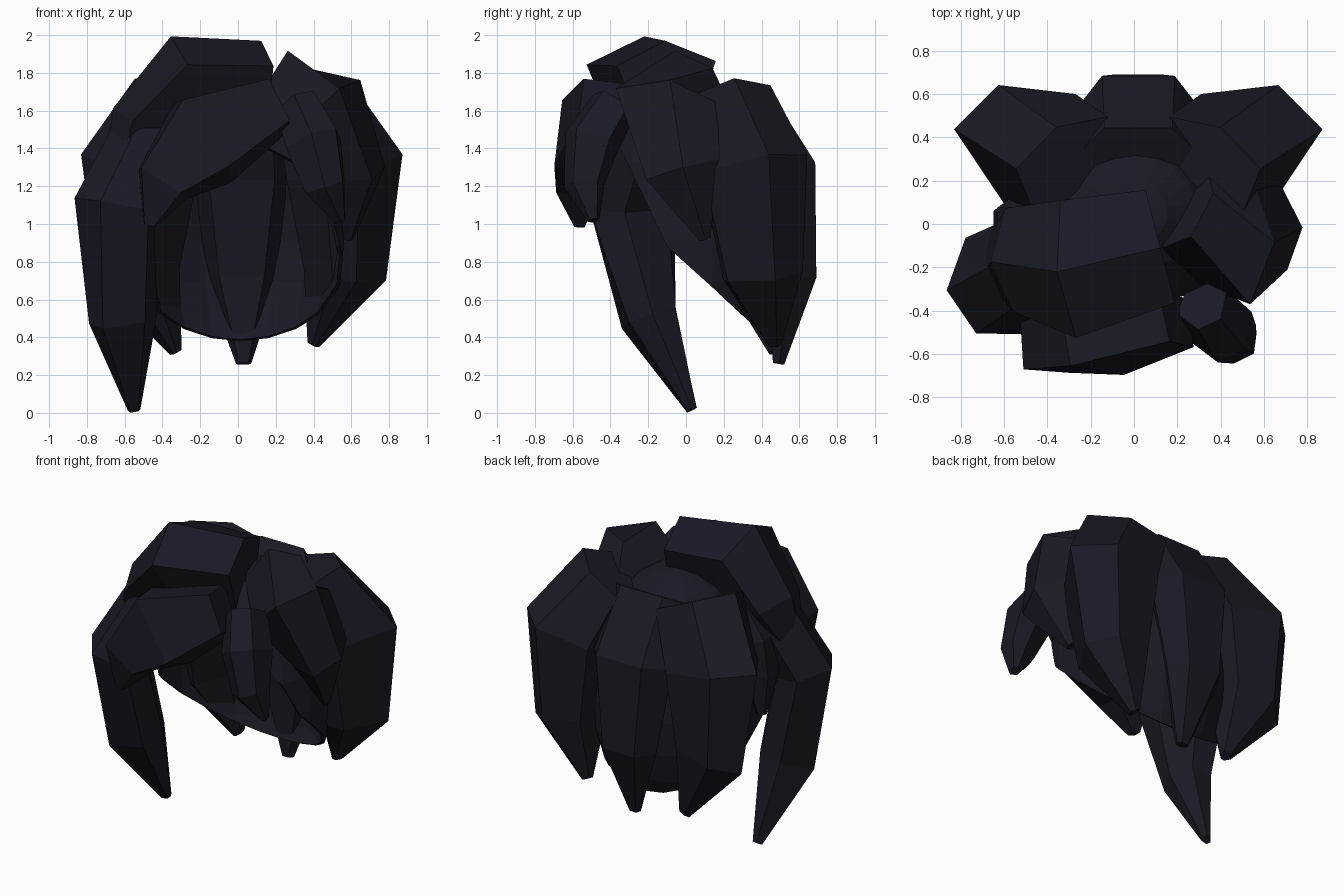
import bpy, bmesh
from mathutils import Vector, Matrix

if "Cube" in bpy.data.objects:
    bpy.data.objects.remove(bpy.data.objects["Cube"])

mat = bpy.data.materials.new("dark_hair")
mat.diffuse_color = (0.010, 0.010, 0.018, 1)
mat.use_nodes = True
mat.node_tree.nodes["Principled BSDF"].inputs["Base Color"].default_value = mat.diffuse_color

FLAT = [(-1, -.25), (-.45, 1), (.45, 1), (1, -.25), (.5, -1), (-.5, -1)]
WIDE = [(-1, .1), (-.58, 1), (.58, 1), (1, .1), (.6, -1), (-.6, -1)]
BOX = [(-1, -.8), (-.8, 1), (.85, 1), (1, -.8)]
RIDGE = [(-1, .4), (0, 1), (1, .4), (.6, -1), (-.6, -1)]
CORNER = [(-1.15, 0), (-.45, 1), (.45, 1), (.7, -.45), (.4, -1), (-.5, -1)]


def finish(bm, name):
    bmesh.ops.recalc_face_normals(bm, faces=bm.faces[:])
    me = bpy.data.meshes.new(name)
    bm.to_mesh(me)
    bm.free()
    me.materials.append(mat)
    ob = bpy.data.objects.new(name, me)
    bpy.context.collection.objects.link(ob)
    return ob


def lock(name, out, rows, profile=FLAT, mirror_x=None):
    """Faceted tapering lock; each row is x, y, z, half width, half thickness."""
    bm = bmesh.new()
    pts = [Vector(r[:3]) for r in rows]
    rings = []
    for i, r in enumerate(rows):
        t = (pts[min(i + 1, len(pts) - 1)] - pts[max(i - 1, 0)]).normalized()
        n = Vector(out)
        n = (n - t * n.dot(t)).normalized()
        u = t.cross(n)
        rings.append([bm.verts.new(pts[i] + u * (a * r[3]) + n * (b * r[4]))
                      for a, b in profile])
    k = len(profile)
    for a, b in zip(rings, rings[1:]):
        for j in range(k):
            bm.faces.new((a[j], a[(j + 1) % k], b[(j + 1) % k], b[j]))
    bm.faces.new(rings[0])
    bm.faces.new(rings[-1])
    if mirror_x is not None:
        for v in bm.verts:
            v.co.x = 2 * mirror_x - v.co.x
    return finish(bm, name)


# scalp cap: tall ellipsoid shell, cut at the sloping nape line and the open face
bm = bmesh.new()
bmesh.ops.create_uvsphere(bm, u_segments=18, v_segments=12, radius=1,
                          matrix=Matrix.Translation((0.01, 0.05, 0.91)) @ Matrix.Diagonal((.56, .53, .84, 1)))
for co, no in (((0, -.1, .88), (0, .9, 1)), ((0, -.1, .88), (0, 2.1, 1))):
    bmesh.ops.bisect_plane(bm, geom=bm.verts[:] + bm.edges[:] + bm.faces[:],
                           plane_co=co, plane_no=no, clear_inner=True)
cap = finish(bm, "scalp_cap")
sol = cap.modifiers.new("thickness", 'SOLIDIFY')
sol.thickness = 0.02
sol.offset = -1

# back locks
lock("back_middle_lock", (0, 1, .15), [
    (.02, .32, 1.64, .27, .14), (.02, .51, 1.28, .29, .18),
    (.02, .56, .72, .20, .13), (.03, .49, .26, .04, .03)], WIDE)
corner = [(.40, .25, 1.69, .30, .15), (.57, .34, 1.30, .32, .29),
          (.57, .40, .73, .24, .20), (.40, .47, .36, .04, .03)]
lock("back_right_lock", (.7, .7, .1), corner, CORNER)
corner[-1] = (.37, .47, .32, .04, .03)
lock("back_left_lock", (.7, .7, .1), corner, CORNER, mirror_x=.02)

# side locks
lock("right_side_lock", (1, 0, .25), [
    (.26, .06, 1.72, .22, .17), (.48, -.10, 1.62, .28, .22),
    (.64, -.02, 1.28, .20, .14), (.58, .10, .92, .03, .03)], RIDGE)
lock("left_side_lock", (-1, 0, .25), [
    (-.36, .0, 1.60, .18, .12), (-.53, .0, 1.36, .17, .11),
    (-.57, .0, 1.15, .13, .08), (-.58, .03, .89, .03, .03)])
lock("long_front_lock", (-.82, -.57, .1), [
    (-.40, -.15, 1.64, .23, .14), (-.66, -.31, 1.10, .27, .17),
    (-.61, -.20, .50, .15, .17), (-.55, .03, .015, .03, .03)])

# crown block sweeping over the top to the left
lock("crown_lock", (0, -.05, 1), [
    (.12, -.10, 1.77, .27, .20), (-.27, -.20, 1.77, .32, .24),
    (-.52, -.16, 1.52, .24, .17), (-.64, -.20, 1.22, .10, .08)], RIDGE)

# fringe
lock("front_fringe_lock", (0, -1, .12), [
    (.20, -.43, 1.63, .15, .13), (-.18, -.53, 1.45, .26, .15),
    (-.40, -.56, 1.22, .15, .12), (-.47, -.56, .99, .03, .03)], BOX)
lock("right_fringe_lock", (.4, -.9, .15), [
    (.32, -.38, 1.63, .13, .11), (.41, -.50, 1.44, .16, .13),
    (.47, -.54, 1.20, .12, .09), (.54, -.49, 1.02, .03, .03)])
